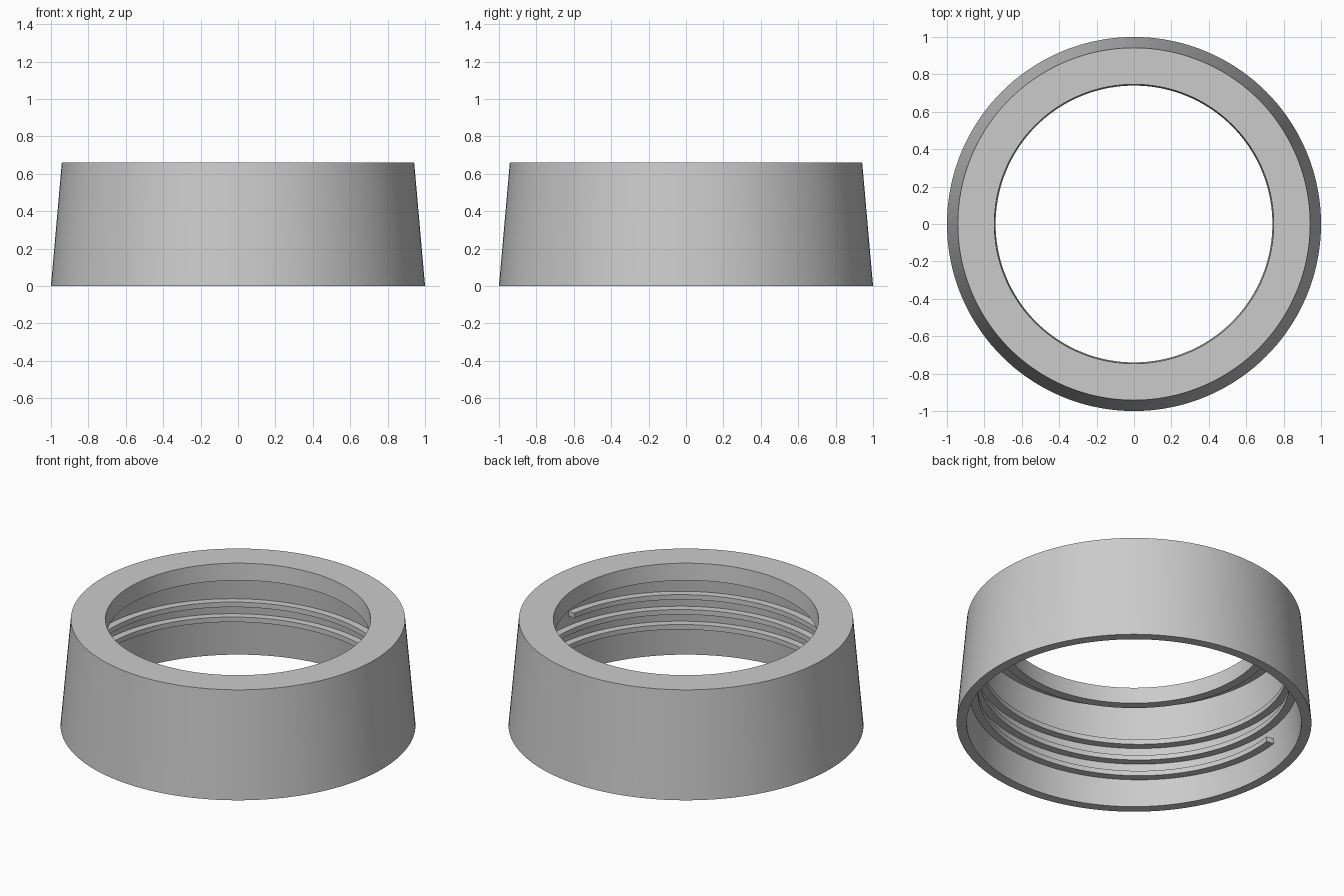
import bpy, bmesh, math

cube = bpy.data.objects.get("Cube")
if cube:
    bpy.data.objects.remove(cube)

grey = bpy.data.materials.new("plain grey")
grey.use_nodes = True
COLOUR = (0.6, 0.6, 0.6, 1)
grey.diffuse_color = COLOUR
grey.node_tree.nodes["Principled BSDF"].inputs["Base Color"].default_value = COLOUR


def sweep(name, rings, closed, cap):
    """Skin a list of point loops into one smooth-shaded object."""
    bm = bmesh.new()
    loops = [[bm.verts.new(p) for p in ring] for ring in rings]
    n = len(loops[0])
    pairs = list(zip(loops, loops[1:]))
    if closed:
        pairs.append((loops[-1], loops[0]))
    for a, b in pairs:
        for i in range(n):
            j = (i + 1) % n
            bm.faces.new((a[i], a[j], b[j], b[i]))
    if cap:
        bm.faces.new(loops[0])
        bm.faces.new(loops[-1])
    bmesh.ops.recalc_face_normals(bm, faces=bm.faces)
    mesh = bpy.data.meshes.new(name)
    bm.to_mesh(mesh)
    bm.free()
    mesh.materials.append(grey)
    obj = bpy.data.objects.new(name, mesh)
    bpy.context.collection.objects.link(obj)
    bpy.ops.object.select_all(action="DESELECT")
    obj.select_set(True)
    bpy.context.view_layer.objects.active = obj
    bpy.ops.object.shade_smooth_by_angle(angle=math.radians(30))


def turned(profile, angle, lift=0):
    return [(r * math.cos(angle), r * math.sin(angle), z + lift) for r, z in profile]


SEGMENTS = 144
STEP = 2 * math.pi / SEGMENTS

# Tapered shell with a top plate and a short sealing flange around the hole
shell = [(1, 0), (0.942, 0.66), (0.747, 0.66), (0.74, 0.556),
         (0.795, 0.556), (0.795, 0.612), (0.888, 0.612), (0.943, 0)]
sweep("cap_ring", [turned(shell, i * STEP) for i in range(SEGMENTS)], True, False)

# Square inner thread, rising anticlockwise along the tapered inner wall
PITCH, TURNS, START, TAPER = 0.097, 2.5, math.radians(172), 0.09
rings = []
for i in range(int(SEGMENTS * TURNS) + 1):
    rise = PITCH * i / SEGMENTS
    inner = 0.882 - TAPER * rise
    section = [(inner, 0.15), (inner + 0.06, 0.15), (inner + 0.06, 0.181), (inner, 0.181)]
    rings.append(turned(section, START + i * STEP, rise))
sweep("inner_thread", rings, False, True)
